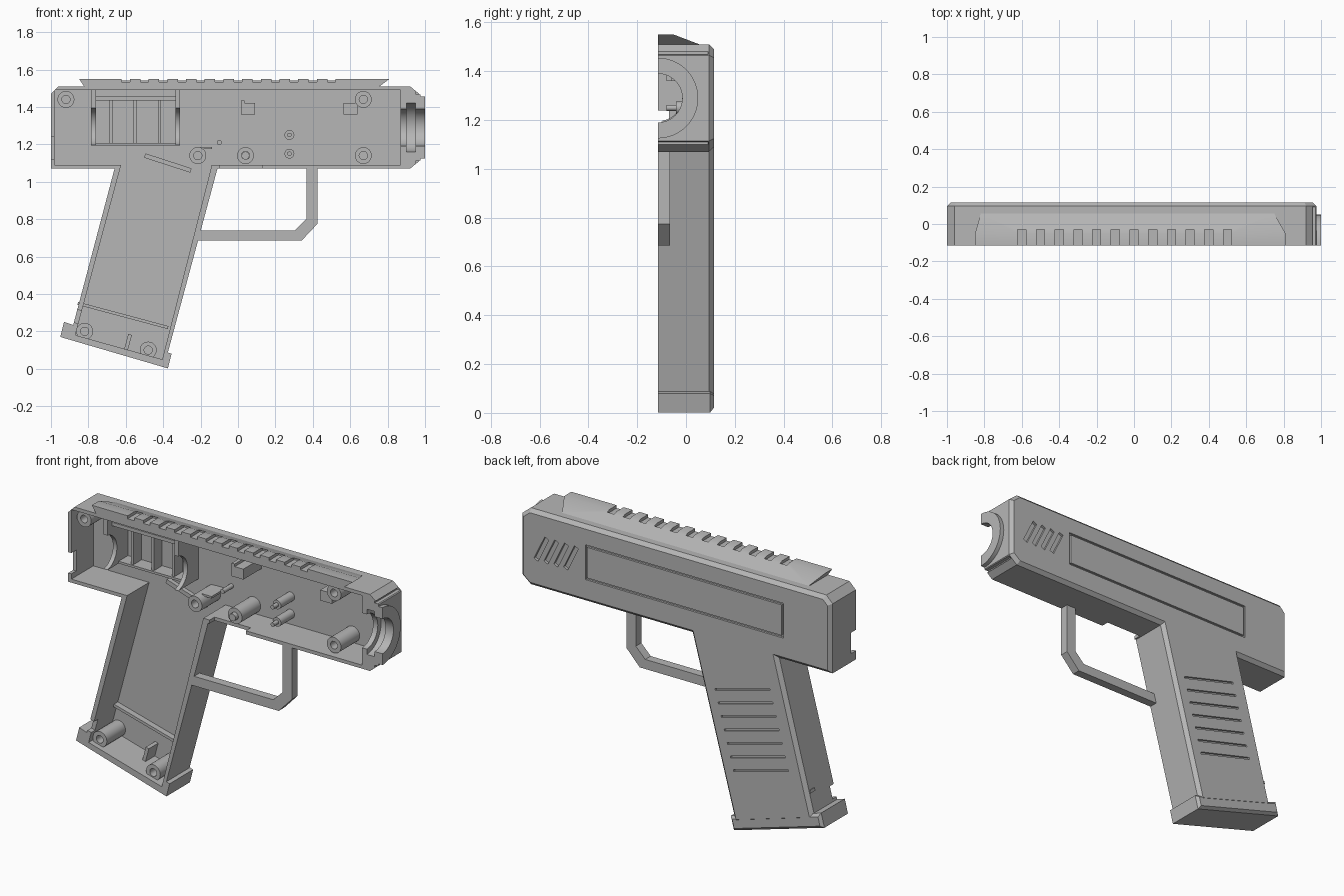
import bpy, bmesh, math

cube = bpy.data.objects.get("Cube")
if cube:
    bpy.data.objects.remove(cube, do_unlink=True)

grey = bpy.data.materials.new("plain_grey")
grey.use_nodes = True
grey.diffuse_color = (0.47, 0.47, 0.47, 1)
grey.node_tree.nodes["Principled BSDF"].inputs["Base Color"].default_value = (0.47, 0.47, 0.47, 1)

OPEN, BACK, FLOOR = -0.115, 0.115, 0.085   # open side, closed side, inner floor
AXIS_Z = 1.29                              # height of the barrel axis
parts = []


def prism(name, pts, a, b, axis="y", chamfer=0):
    """Extrude a 2D outline along y (x-z outline) or x (y-z outline)."""
    bm = bmesh.new()
    at = (lambda p, t: (p[0], t, p[1])) if axis == "y" else (lambda p, t: (t, p[0], p[1]))
    near = [bm.verts.new(at(p, a)) for p in pts]
    far = [bm.verts.new(at(p, b)) for p in pts]
    bm.faces.new(near)
    end = bm.faces.new(far)
    for i in range(len(pts)):
        j = (i + 1) % len(pts)
        bm.faces.new((near[i], near[j], far[j], far[i]))
    bmesh.ops.recalc_face_normals(bm, faces=bm.faces)
    if chamfer:
        bmesh.ops.bevel(bm, geom=list(end.edges), offset=chamfer, segments=1,
                        profile=0.5, affect='EDGES')
    mesh = bpy.data.meshes.new(name)
    bm.to_mesh(mesh)
    bm.free()
    mesh.materials.append(grey)
    obj = bpy.data.objects.new(name, mesh)
    bpy.context.collection.objects.link(obj)
    parts.append(obj)
    return obj


def rect(x0, x1, z0, z1):
    return [(x0, z0), (x1, z0), (x1, z1), (x0, z1)]


def circle(x, z, r, n=40, turn=1.0):
    count = n if turn == 1 else n + 1
    return [(x + r * math.sin(i * turn * math.tau / n), z + r * math.cos(i * turn * math.tau / n))
            for i in range(count)]


def bar(x, z, length, width, angle):
    """Tilted rectangle outline around a centre."""
    c, s = math.cos(angle), math.sin(angle)
    return [(x + u * c - v * s, z + u * s + v * c)
            for u, v in rect(-length / 2, length / 2, -width / 2, width / 2)]


def cut(obj, pts, a, b, axis="y"):
    cutter = prism("cutter", pts, a, b, axis)
    mod = obj.modifiers.new("cut", 'BOOLEAN')
    mod.operation, mod.solver, mod.object = 'DIFFERENCE', 'EXACT', cutter
    graph = bpy.context.evaluated_depsgraph_get()
    mesh = bpy.data.meshes.new_from_object(obj.evaluated_get(graph))
    obj.modifiers.clear()
    obj.data = mesh
    parts.remove(cutter)
    bpy.data.objects.remove(cutter, do_unlink=True)


# Shell: body and raked grip in one hollow half
shell = prism("body_and_grip_shell", [
    (-1, 1.07), (-0.66, 1.07), (-0.89, 0.2), (-0.385, 0.05), (-0.11, 1.07), (0.92, 1.07),
    (0.975, 1.115), (0.975, 1.465), (0.92, 1.51), (-0.96, 1.51), (-1, 1.47)],
    OPEN, BACK, chamfer=0.02)
cavity = [(-0.98, 1.09), (-0.625, 1.09), (-0.87, 0.18), (-0.405, 0.05), (-0.14, 1.09),
          (0.87, 1.09), (0.87, 1.49), (-0.98, 1.49)]
cut(shell, cavity, -0.3, FLOOR)

# Grip base plate
base = prism("grip_base_plate", [(-0.95, 0.17), (-0.375, 0.002), (-0.355, 0.08), (-0.4, 0.095),
                                 (-0.885, 0.235), (-0.93, 0.25)], OPEN, BACK - 0.001, chamfer=0.015)
cut(base, cavity, -0.3, FLOOR)

# Muzzle ring, bore and the retaining slot behind it
ring = prism("muzzle_ring", circle(OPEN, AXIS_Z, 0.165, 32, 0.5), 0.94, 1.0, "x")
for obj in (shell, ring):
    cut(obj, circle(OPEN, AXIS_Z, 0.1), 0.8, 1.1, "x")
    cut(obj, circle(OPEN, AXIS_Z, 0.13), 0.9, 0.95, "x")
for z in (1.105, 1.475):
    cut(shell, rect(-0.3, 0.09, z - 0.006, z + 0.006), 0.95, 1.1, "x")

# Openings on the mating edge: rear slot, trigger slot, grip notch
cut(shell, rect(-1.1, -0.97, 1.12, 1.24), -0.3, -0.07)
cut(shell, rect(-0.1, 0.13, 1.0, 1.1), -0.3, -0.07)
cut(shell, bar(-0.86, 0.28, 0.12, 0.07, -0.27), -0.3, -0.08)

# Engraved frame on the closed side
for box in (rect(-0.7, 0.56, 1.2, 1.212), rect(-0.7, 0.56, 1.388, 1.4),
            rect(-0.7, -0.688, 1.2, 1.4), rect(0.548, 0.56, 1.2, 1.4)):
    cut(shell, box, BACK - 0.012, 0.2)

# Slanted vents and grip grooves
for i in range(4):
    cut(shell, bar(0.84 - i * 0.063, 1.3, 0.155, 0.028, math.radians(116)), BACK - 0.015, 0.2)
for i in range(7):
    cut(shell, bar(-0.44 - i * 0.0195, 0.835 - i * 0.0725, 0.36, 0.012, math.radians(-15)),
        BACK - 0.012, 0.2)

# Top rail with undercut ends and cross slots
rail = prism("top_rail", [(OPEN, 1.505), (OPEN, 1.55), (-0.05, 1.55), (0.055, 1.51), (0.055, 1.505)],
             -0.85, 0.81, "x")
for v in rail.data.vertices:
    if v.co.z < 1.53:
        v.co.x = max(-0.82, min(0.75, v.co.x))
for i in range(12):
    x = -0.6 + i * 0.1
    cut(rail, rect(x - 0.022, x + 0.022, 1.533, 1.6), -0.3, -0.03)

# Trigger guard
prism("trigger_guard", [(0.365, 1.08), (0.365, 0.8), (0.305, 0.74), (-0.205, 0.74), (-0.22, 0.685),
                        (0.34, 0.685), (0.425, 0.775), (0.425, 1.08)], OPEN, -0.065)

# Screw bosses
bosses = [(-0.92, 1.44), (0.67, 1.44), (0.67, 1.14), (0.04, 1.14), (-0.215, 1.14),
          (-0.82, 0.2), (-0.48, 0.1)]
for x, z in bosses:
    boss = prism("screw_boss", circle(x, z, 0.045, 28), -0.085, FLOOR + 0.01)
    cut(boss, circle(x, z, 0.022, 20), -0.3, 0.0)
prism("trigger_pivot_pin", circle(0.04, 1.14, 0.021, 20), -0.11, 0.01)

# Switch pegs and small locating pin
for z in (1.15, 1.25):
    prism("switch_peg", circle(0.275, z, 0.026, 24), -0.04, FLOOR + 0.01)
    prism("switch_peg_tip", circle(0.275, z, 0.012, 16), -0.08, 0.0)
prism("locating_pin", circle(-0.1, 1.21, 0.013, 16), 0.0, FLOOR + 0.01)

# Locating blocks
prism("locating_block", [(0.015, 1.36), (0.09, 1.36), (0.09, 1.42), (0.035, 1.42),
                         (0.035, 1.435), (0.015, 1.435)], -0.08, FLOOR + 0.01)
prism("boss_bracket", [(0.565, 1.36), (0.64, 1.36), (0.64, 1.42), (0.565, 1.42)],
      -0.06, FLOOR + 0.01)

# Motor cradle: end walls with round bites, shelves and ribs
for x in (-0.785, -0.335):
    wall = prism("cradle_end_wall", rect(x, x + 0.025, 1.195, 1.495), -0.1, FLOOR + 0.01)
    cut(wall, circle(OPEN, AXIS_Z + 0.005, 0.1), -0.9, -0.2, "x")
prism("cradle_lower_shelf", rect(-0.785, -0.31, 1.195, 1.208), 0.0, FLOOR + 0.01)
prism("cradle_upper_shelf", rect(-0.76, -0.335, 1.435, 1.455), -0.06, FLOOR + 0.01)
for x in (-0.68, -0.55, -0.42):
    prism("cradle_rib", rect(x - 0.008, x + 0.008, 1.2, 1.44), 0.01, FLOOR + 0.01)

# Ribs inside the grip
prism("grip_cross_rib", bar(-0.615, 0.285, 0.5, 0.016, math.radians(-15)), 0.05, FLOOR + 0.01)
prism("grip_short_rib", bar(-0.59, 0.135, 0.02, 0.1, math.radians(-15)), 0.0, FLOOR + 0.01)
prism("spring_rib", bar(-0.375, 1.1, 0.26, 0.024, math.radians(-18)), 0.06, FLOOR + 0.01)
prism("spring_tab", rect(-0.2, -0.14, 1.174, 1.186), -0.04, FLOOR + 0.01)

# Smooth round parts, keep hard edges
for obj in bpy.context.selected_objects:
    obj.select_set(False)
for obj in parts:
    obj.select_set(True)
bpy.context.view_layer.objects.active = shell
bpy.ops.object.shade_smooth_by_angle(angle=math.radians(25))
